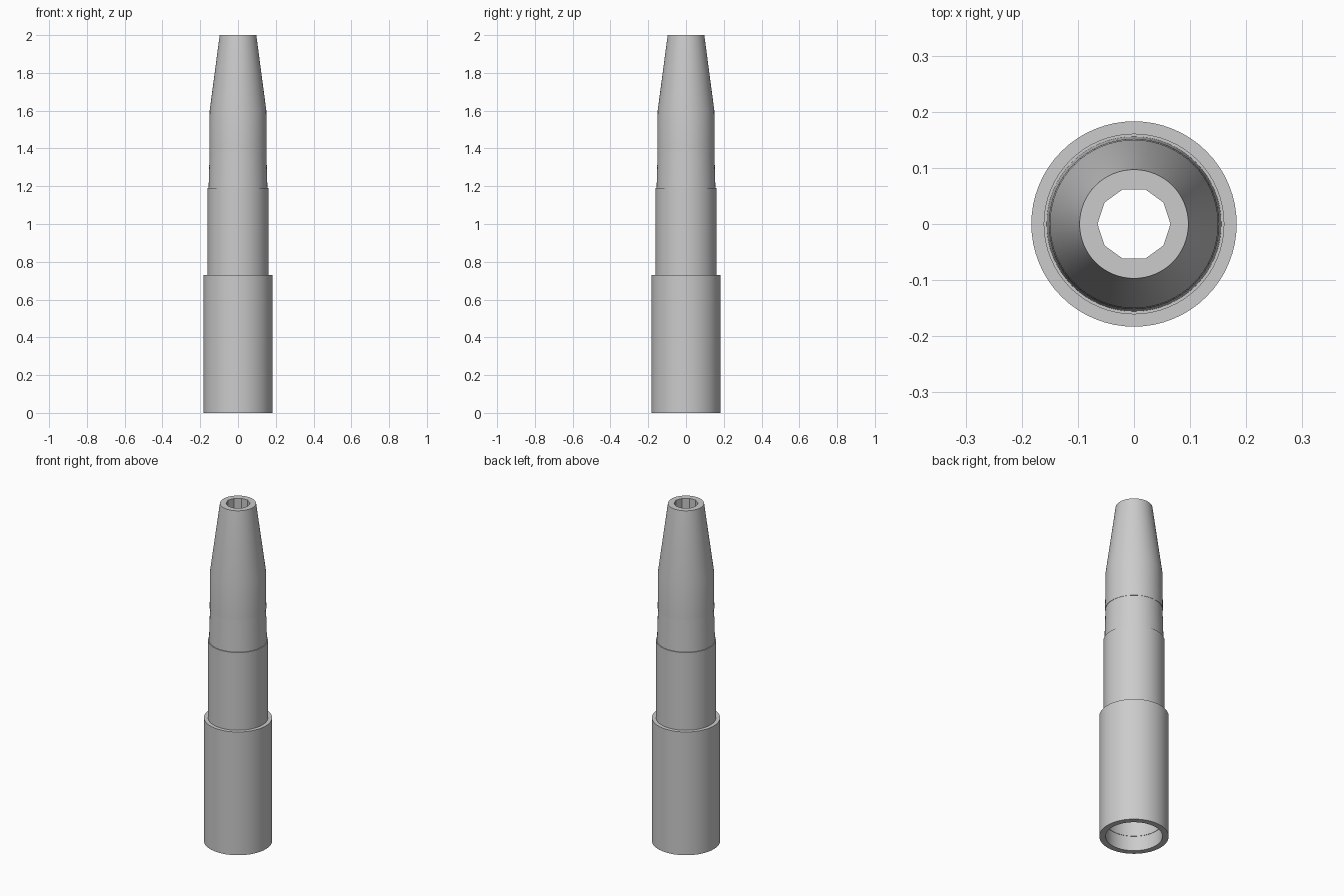
import bpy
import bmesh
import math

cube = bpy.data.objects.get("Cube")
if cube:
    bpy.data.objects.remove(cube, do_unlink=True)

SIDES = 64
grey = bpy.data.materials.new("plain grey")
grey.use_nodes = True
colour = (0.6, 0.6, 0.6, 1)
grey.diffuse_color = colour
grey.node_tree.nodes["Principled BSDF"].inputs["Base Color"].default_value = colour


def lathe(name, profile, sides=SIDES, smooth=True):
    """Turn a closed (radius, z) profile around the z axis."""
    bm = bmesh.new()
    rings = [[bm.verts.new((r * math.cos(a), r * math.sin(a), z))
              for a in (math.tau * i / sides for i in range(sides))]
             for r, z in profile]
    for low, high in zip(rings, rings[1:] + rings[:1]):
        for i in range(sides):
            j = (i + 1) % sides
            bm.faces.new((low[i], low[j], high[j], high[i]))
    bmesh.ops.recalc_face_normals(bm, faces=bm.faces)
    return finish(name, bm, smooth)


def finish(name, bm, smooth):
    mesh = bpy.data.meshes.new(name)
    bm.to_mesh(mesh)
    bm.free()
    mesh.materials.append(grey)
    obj = bpy.data.objects.new(name, mesh)
    bpy.context.collection.objects.link(obj)
    if smooth:
        bpy.ops.object.select_all(action='DESELECT')
        obj.select_set(True)
        bpy.context.view_layer.objects.active = obj
        bpy.ops.object.shade_smooth_by_angle(angle=math.radians(30))
    return obj


def ring_cap(name, outer, inner, z, inner_sides):
    """Flat ring between a round rim and a faceted hole."""
    bm = bmesh.new()
    edges = []
    for radius, sides in ((outer, SIDES), (inner, inner_sides)):
        circle = bmesh.ops.create_circle(bm, radius=radius, segments=sides)["verts"]
        # Start each circle on the +x axis
        for i, v in enumerate(circle):
            a = math.tau * i / sides
            v.co = (radius * math.cos(a), radius * math.sin(a), z)
    edges = bm.edges[:]
    bmesh.ops.triangle_fill(bm, edges=edges, use_beauty=True, normal=(0, 0, 1))
    for f in bm.faces:
        f.normal_update()
        if f.normal.z < 0:
            f.normal_flip()
    return finish(name, bm, False)


# Wide sleeve at the foot, open underneath
lathe("base_sleeve", [(0.183, 0), (0.183, 0.73), (0.15, 0.73), (0.15, 0)])

# Middle barrel, seated inside the sleeve
lathe("barrel", [(0.161, 0.087), (0.161, 1.19), (0.148, 1.19), (0.148, 0.087)])

# Slightly tapered neck
lathe("neck", [(0.156, 1.18), (0.15, 1.39), (0.14, 1.39), (0.14, 1.18)])

# Tapered tip shell with a small lip at its lower end
lathe("tip", [(0.152, 1.38), (0.15, 1.6), (0.097, 2), (0.096, 1.998),
              (0.14, 1.6), (0.14, 1.38)])

# Ten-sided bore and the flat rim around it
HOLE = 0.065
lathe("tip_bore", [(HOLE, 1.4), (HOLE, 2), (HOLE + 0.003, 1.999), (HOLE + 0.003, 1.4)],
      sides=10, smooth=False)
ring_cap("tip_rim", 0.097, HOLE, 2, 10)
ring_cap("bore_floor", 0.145, HOLE, 1.4, 10)
